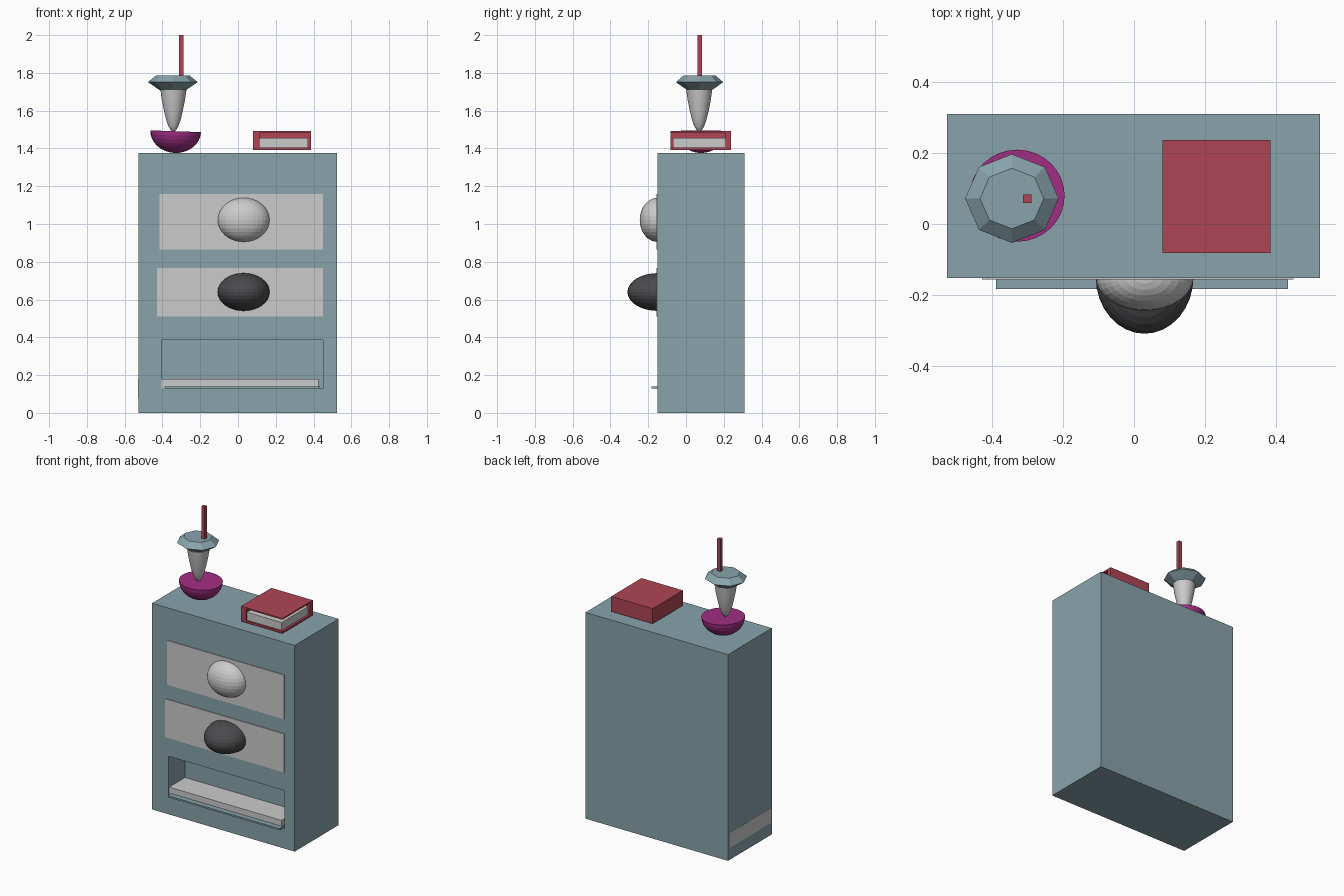
import bpy
import bmesh
from math import cos, sin, pi, radians
from mathutils import Matrix

if "Cube" in bpy.data.objects:
    bpy.data.objects.remove(bpy.data.objects["Cube"])


def material(name, rgb):
    m = bpy.data.materials.new(name)
    m.diffuse_color = (*rgb, 1)
    m.use_nodes = True
    m.node_tree.nodes["Principled BSDF"].inputs["Base Color"].default_value = m.diffuse_color
    return m


TEAL = material("teal", (0.25, 0.37, 0.41))
RED = material("red", (0.43, 0.06, 0.09))
MAGENTA = material("magenta", (0.36, 0.027, 0.23))
DARK = material("dark_grey", (0.07, 0.07, 0.075))


def add(name, bm, mat=None):
    bmesh.ops.recalc_face_normals(bm, faces=bm.faces)
    mesh = bpy.data.meshes.new(name)
    bm.to_mesh(mesh)
    bm.free()
    ob = bpy.data.objects.new(name, mesh)
    bpy.context.collection.objects.link(ob)
    if mat:
        mesh.materials.append(mat)
    return ob


def box(name, x, y, z, mat=None):
    """Box given by (min, max) on each axis."""
    bm = bmesh.new()
    bmesh.ops.create_cube(bm, size=1)
    for v in bm.verts:
        v.co = [r[0] if c < 0 else r[1] for c, r in zip(v.co, (x, y, z))]
    return add(name, bm, mat)


def lathe(name, profile, sides, centre, mat=None, squash=1):
    """Closed solid of revolution from (radius, height) points, bottom to top."""
    bm = bmesh.new()
    rings = [[bm.verts.new((r * cos(2 * pi * i / sides),
                            r * squash * sin(2 * pi * i / sides), z))
              for i in range(sides)] for r, z in profile]
    for a, b in zip(rings, rings[1:]):
        for i in range(sides):
            j = (i + 1) % sides
            bm.faces.new((a[i], a[j], b[j], b[i]))
    bm.faces.new(rings[0])
    bm.faces.new(rings[-1])
    ob = add(name, bm, mat)
    ob.location = centre
    return ob


def cut(ob, cutter):
    """Hollow out ob with a hidden cutter."""
    mod = ob.modifiers.new("opening", 'BOOLEAN')
    mod.operation = 'DIFFERENCE'
    mod.solver = 'EXACT'
    mod.object = cutter
    cutter.hide_render = True
    cutter.hide_viewport = True


# Cabinet with an open niche at the bottom
cabinet = box("cabinet", (-0.528, 0.525), (-0.152, 0.311), (0, 1.376), TEAL)
cut(cabinet, box("niche_cutter", (-0.405, 0.45), (-0.3, 0.02), (0.13, 0.387)))

# Pulled-out tray in the niche and the board resting on it
box("niche_tray", (-0.39, 0.435), (-0.183, 0.015), (0.13, 0.141), TEAL)
box("niche_board", (-0.529, 0.425), (-0.148, 0.29), (0.08, 0.18))

# Two drawer fronts with ellipsoid knobs
drawers = (("upper", -0.415, (0.865, 1.16), 1.022, 0.117, 0.095, None),
           ("lower", -0.43, (0.51, 0.767), 0.64, 0.10, 0.16, DARK))
for label, left, z, knob_z, knob_h, reach, mat in drawers:
    box(label + "_drawer_front", (left, 0.45), (-0.157, -0.14), z)
    bm = bmesh.new()
    bmesh.ops.create_uvsphere(bm, u_segments=32, v_segments=16, radius=1,
                              matrix=Matrix.Diagonal((0.138, reach, knob_h, 1)))
    add(label + "_knob", bm, mat).location = (0.03, -0.15, knob_z)

# Lamp: half-round base, tapered stem, octagonal collar and rod
bowl = [(0.134 * sin(a), -0.115 * cos(a))
        for a in [0.02] + [pi / 2 * i / 8 for i in range(1, 9)]]
base = lathe("lamp_base", bowl, 32, (-0.33, 0.08, 1.491), MAGENTA, 0.97)
base.rotation_euler.y = radians(2)

stem = [(0.004, 1.49), (0.014, 1.497), (0.026, 1.517), (0.038, 1.55),
        (0.05, 1.6), (0.061, 1.655), (0.069, 1.712)]
stem_ob = lathe("lamp_stem", stem, 32, (-0.342, 0.07, 0))
for p in stem_ob.data.polygons:
    p.use_smooth = len(p.vertices) == 4

lathe("lamp_collar", [(0.068, 1.708), (0.132, 1.751), (0.09, 1.785)], 8,
      (-0.345, 0.072, 0), TEAL, 0.95)
box("lamp_rod", (-0.313, -0.289), (0.06, 0.084), (1.75, 2.0), RED)

# Book: cover open at the front and right, page block inside
cover = box("book_cover", (0.08, 0.386), (-0.082, 0.237), (1.391, 1.492), RED)
cut(cover, box("book_cutter", (0.115, 0.6), (-0.3, 0.208), (1.404, 1.483)))
box("book_pages", (0.112, 0.371), (-0.07, 0.211), (1.402, 1.456))
